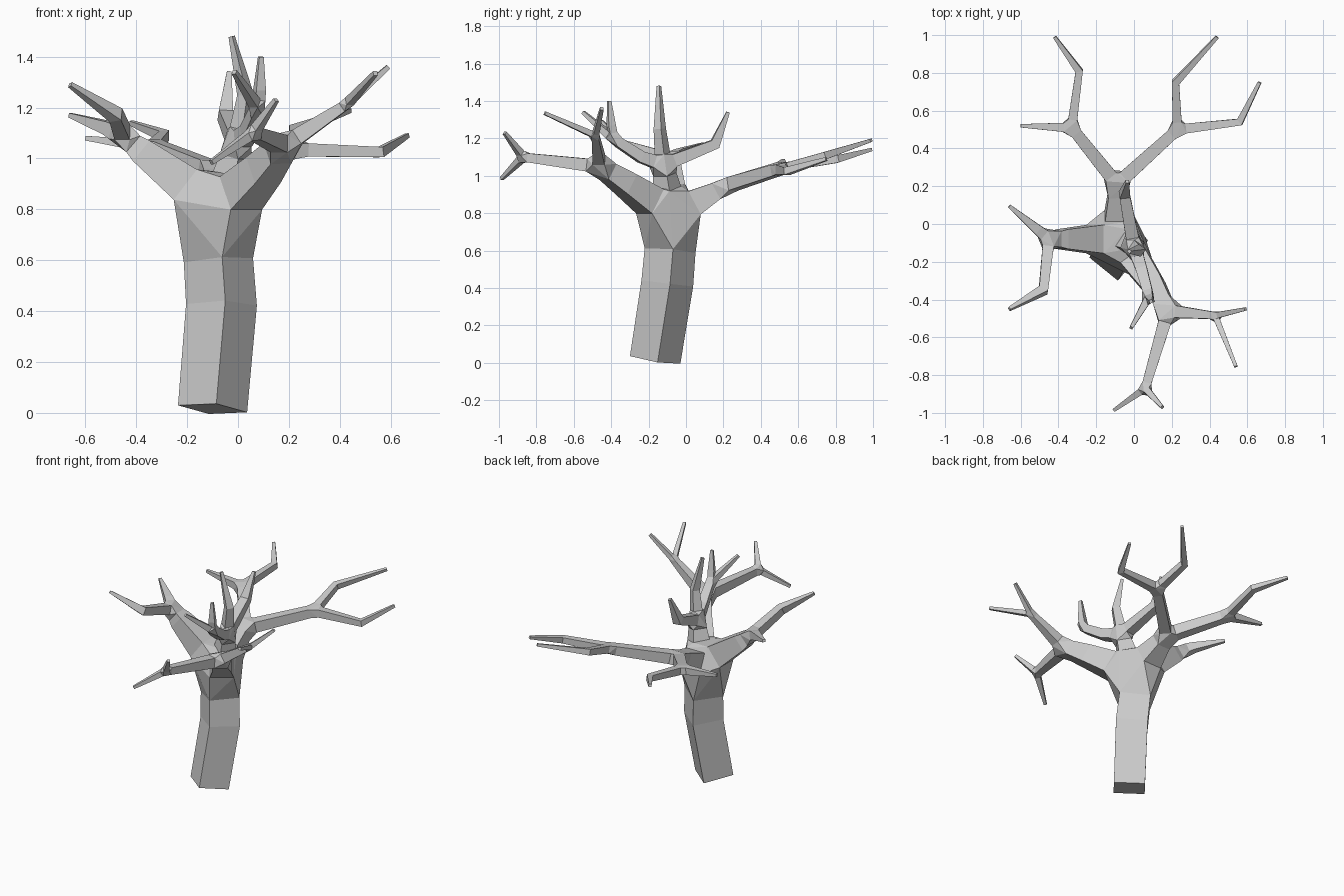
import bpy, bmesh, math
from mathutils import Vector

if "Cube" in bpy.data.objects:
    bpy.data.objects.remove(bpy.data.objects["Cube"])

bm = bmesh.new()


def ring(c, d, side, h):
    """Square cross-section of half size h around c, facing along d."""
    side = (side - d * side.dot(d)).normalized()
    up = side.cross(d)
    return [bm.verts.new(c + side * a * h + up * b * h)
            for a, b in ((1, 1), (-1, 1), (-1, -1), (1, -1))]


def limb(pts, kids=(), gap=None, side=None, hub=False):
    """Tapered square limb along (x, y, z, half size); forks are hulled to kids."""
    P = [Vector(p[:3]) for p in pts]
    H = [p[3] for p in pts]
    # leave room for the fork at either end
    if gap is not None:
        P[0] = P[0] + (P[1] - P[0]).normalized() * gap
    if kids and not hub:
        P[-1] = P[-1] + (P[-2] - P[-1]).normalized() * H[-1] * 1.2
    rings, prev = [], None
    for i, c in enumerate(P):
        a = (c - P[i - 1]).normalized() if i else Vector()
        b = (P[i + 1] - c).normalized() if i < len(P) - 1 else Vector()
        d = (a + b).normalized()
        if prev is None:
            side = side or d.cross(Vector((0, 0, 1)))
        else:
            side = prev.rotation_difference(d) @ side
        prev = d
        rings.append(ring(c, d, side, H[i]))
    for r, s in zip(rings, rings[1:]):
        for k in range(4):
            n = (k + 1) % 4
            bm.faces.new((r[k], r[n], s[n], s[k]))
    if gap is None:
        bm.faces.new(rings[0][::-1])
    if kids:
        group = [rings[-1]] + list(kids)
        res = bmesh.ops.convex_hull(bm, input=[v for g in group for v in g])
        sets = [set(g) for g in group]
        caps = {f for f in res["geom"] if isinstance(f, bmesh.types.BMFace)
                and any(set(f.verts) <= s for s in sets)}
        for f in caps:
            bm.faces.remove(f)
    else:
        bm.faces.new(rings[-1])
    return rings[0]


def twig(*pts, gap=0.045):
    return limb(pts, gap=gap)


TIP = 0.009

# left bough
ln = (-.45, -.08, 1.09)
left = limb([(-.08, -.08, .80, .075), (-.38, -.08, 1.03, .052), (*ln, .042)], [
    twig((*ln, .03), (-.51, -.03, 1.12, .026), (-.66, .095, 1.17, TIP)),
    twig((*ln, .03), (-.48, -.35, 1.17, .026), (-.66, -.45, 1.29, TIP)),
], gap=.16)

# back bough with two long forked branches
bn, bl, br = (-.09, .21, .945), (-.33, .51, 1.045), (.23, .50, 1.035)
back_l = limb([(*bn, .036), (*bl, .03)], [
    twig((*bl, .024), (-.29, .81, 1.09, .02), (-.42, .99, 1.14, TIP)),
    twig((*bl, .024), (-.60, .52, 1.08, TIP)),
], gap=.06)
back_r = limb([(*bn, .036), (*br, .03)], [
    twig((*br, .024), (.22, .75, 1.11, .02), (.44, .99, 1.19, TIP)),
    twig((*br, .026), (.56, .54, 1.025, .02), (.665, .75, 1.09, TIP)),
], gap=.06)
back = limb([(-.08, -.08, .79, .07), (*bn, .048)], [back_l, back_r], gap=.14)

# front bough with two forked branches
fn, fr, fd = (.18, -.46, 1.05), (.43, -.485, 1.215), (.06, -.87, 1.10)
front_r = limb([(*fn, .032), (*fr, .02)], [
    twig((*fr, .016), (.59, -.45, 1.36, TIP), gap=.025),
    twig((*fr, .016), (.54, -.755, 1.335, TIP), gap=.025),
], gap=.065)
front_d = limb([(*fn, .034), (*fd, .024)], [
    twig((*fd, .018), (-.105, -.985, .985, TIP), gap=.03),
    twig((*fd, .018), (.15, -.97, 1.23, TIP), gap=.03),
], gap=.065)
front = limb([(-.06, -.09, .79, .075), (.10, -.32, .955, .06), (*fn, .048)],
             [front_r, front_d], gap=.145)

# middle shoot splitting in three
m, k = (0, -.12, 1.06), (.08, -.385, 1.195)
mid_front = limb([(*m, .034), (.04, -.24, 1.10, .03), (*k, .026)], [
    twig((*k, .02), (.085, -.40, 1.27, .02), (.09, -.41, 1.40, TIP), gap=.035),
    twig((*k, .02), (-.015, -.55, 1.34, TIP), gap=.035),
], gap=.06)
middle = limb([(-.05, -.085, .80, .055), (*m, .045)], [
    mid_front,
    twig((*m, .034), (-.05, .155, 1.17, .028), (-.035, .225, 1.34, TIP), gap=.06),
    twig((*m, .03), (.03, -.14, 1.25, .024), (-.025, -.145, 1.48, TIP), gap=.06),
], gap=.135)

# trunk, set cornerwise to the front
turn = math.radians(51)
limb([(-.10, -.165, .016, .097), (-.065, -.10, .425, .099), (-.077, -.085, .60, .097)],
     [left, back, front, middle],
     side=Vector((math.cos(turn), math.sin(turn), 0)), hub=True)

bmesh.ops.recalc_face_normals(bm, faces=bm.faces[:])
mesh = bpy.data.meshes.new("bare_tree")
bm.to_mesh(mesh)
bm.free()
bpy.context.collection.objects.link(bpy.data.objects.new("bare_tree", mesh))
